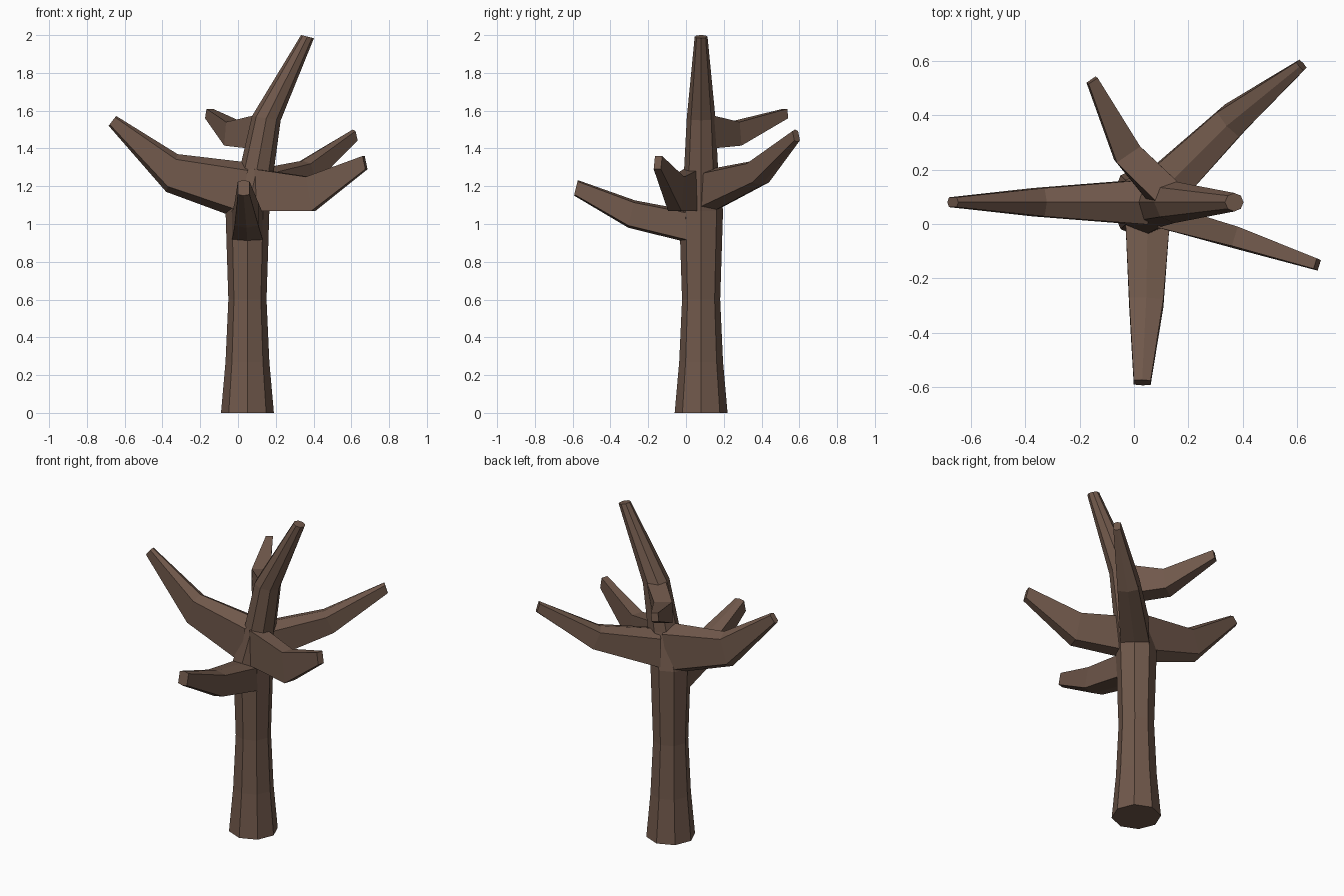
import bpy
import math
from mathutils import Vector

if "Cube" in bpy.data.objects:
    bpy.data.objects.remove(bpy.data.objects["Cube"])

bark = bpy.data.materials.new("brown bark")
bark.diffuse_color = (0.162, 0.098, 0.070, 1)
bark.use_nodes = True
bark.node_tree.nodes["Principled BSDF"].inputs["Base Color"].default_value = bark.diffuse_color


def loft(name, rings, cap_start):
    """Skin a list of equal-length point rings and cap the end."""
    n = len(rings[0])
    verts = [p for ring in rings for p in ring]
    faces = []
    for r in range(len(rings) - 1):
        for i in range(n):
            j = (i + 1) % n
            faces.append((r * n + i, r * n + j, (r + 1) * n + j, (r + 1) * n + i))
    faces.append(tuple(range((len(rings) - 1) * n, len(rings) * n)))
    if cap_start:
        faces.append(tuple(reversed(range(n))))
    mesh = bpy.data.meshes.new(name)
    mesh.from_pydata(verts, [], faces)
    mesh.materials.append(bark)
    mesh.validate()
    obj = bpy.data.objects.new(name, mesh)
    bpy.context.collection.objects.link(obj)
    return obj


# Trunk: eight-sided, flared base, leaning upper part (x centre, z, radius, tilt)
trunk_rings = []
for cx, z, r, tilt in [(0.05, 0, 0.14, 0), (0.05, 0.27, 0.116, 0),
                       (0.05, 0.60, 0.101, 0), (0.05, 0.91, 0.111, 0),
                       (0.05, 1.07, 0.116, 0), (0.10, 1.29, 0.09, 0.05),
                       (0.15, 1.56, 0.076, 0.15), (0.368, 1.992, 0.034, 0.25)]:
    trunk_rings.append([
        Vector((cx + r * math.cos(i * math.pi / 4),
                0.08 + r * math.sin(i * math.pi / 4),
                z - tilt * r * math.cos(i * math.pi / 4))) for i in range(8)])
loft("trunk", trunk_rings, True)


def branch(name, stations, ridge):
    """Stations are (top point, bottom point, half width).
    A ridge above 0 gives a six-sided section, 0 a four-sided one."""
    out = Vector(stations[-1][0]) - Vector(stations[0][0])
    side = Vector((-out.y, out.x, 0)).normalized()
    rings = []
    for top, bottom, w in stations:
        t, b = Vector(top), Vector(bottom)
        s = side * w
        up, low = t.lerp(b, ridge), b.lerp(t, ridge)
        if ridge:
            rings.append([t, up - s, low - s, b, low + s, up + s])
        else:
            rings.append([t + s, t - s, b - s, b + s])
    obj = loft(name, rings, False)
    # make the winding face outward
    obj.data.update()
    f = obj.data.polygons[-1]
    if f.normal.dot(out) < 0:
        obj.data.flip_normals()


# Branches: root (buried in the trunk), elbow, tip
branch("left_branch", [((0.06, 0.08, 1.325), (0.00, 0.08, 1.03), 0.082),
                       ((-0.32, 0.08, 1.37), (-0.38, 0.08, 1.17), 0.052),
                       ((-0.645, 0.08, 1.572), (-0.685, 0.08, 1.52), 0.018)], 0.14)
branch("back_right_branch", [((0.10, 0.12, 1.29), (0.10, 0.13, 1.06), 0.082),
                             ((0.34, 0.36, 1.335), (0.38, 0.40, 1.205), 0.06),
                             ((0.607, 0.577, 1.50), (0.622, 0.59, 1.435), 0.02)], 0.12)
branch("right_branch", [((0.10, 0.03, 1.29), (0.10, 0.03, 1.07), 0.045),
                        ((0.37, -0.045, 1.25), (0.40, -0.06, 1.07), 0.037),
                        ((0.665, -0.145, 1.36), (0.68, -0.152, 1.29), 0.02)], 0)
branch("front_branch", [((0.05, 0.02, 1.07), (0.05, 0.02, 0.90), 0.082),
                        ((0.045, -0.27, 1.125), (0.045, -0.305, 0.98), 0.063),
                        ((0.03, -0.572, 1.232), (0.03, -0.592, 1.15), 0.031)], 0.08)
branch("upper_back_branch", [((0.13, 0.11, 1.575), (0.10, 0.11, 1.40), 0.055),
                             ((-0.02, 0.255, 1.54), (-0.03, 0.265, 1.415), 0.052),
                             ((-0.15, 0.525, 1.61), (-0.158, 0.53, 1.56), 0.02)], 0)
